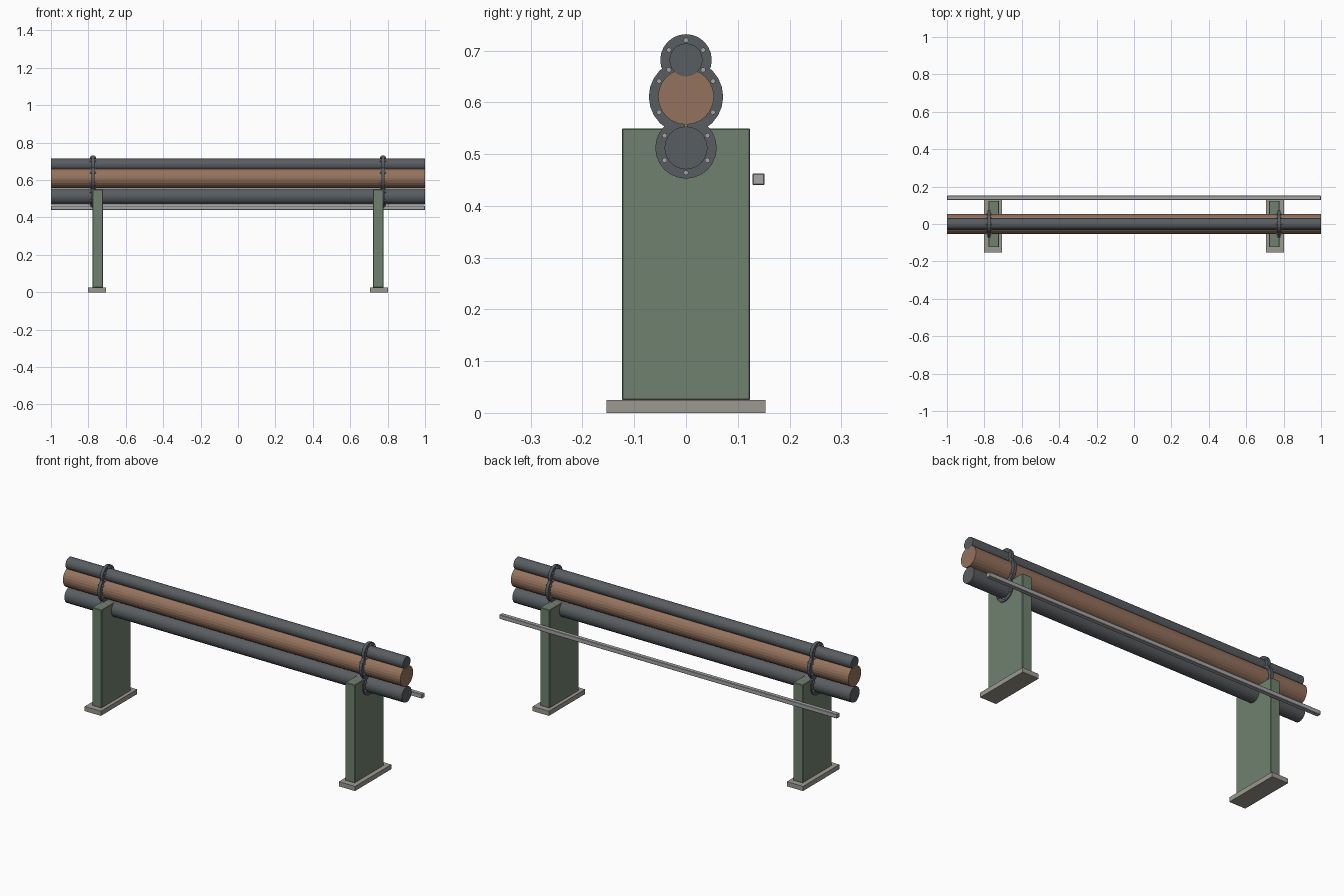
import bpy
from math import pi, cos, sin

if "Cube" in bpy.data.objects:
    bpy.data.objects.remove(bpy.data.objects["Cube"])


def material(name, rgb):
    m = bpy.data.materials.new(name)
    m.diffuse_color = (*rgb, 1)
    m.use_nodes = True
    m.node_tree.nodes["Principled BSDF"].inputs["Base Color"].default_value = m.diffuse_color
    return m


DARK = material("dark_steel", (0.10, 0.11, 0.12))
COPPER = material("copper_brown", (0.30, 0.17, 0.11))
GREEN = material("green_paint", (0.16, 0.22, 0.16))
CONCRETE = material("concrete", (0.33, 0.32, 0.28))
STEEL = material("light_steel", (0.38, 0.38, 0.39))


def box(name, center, size, mat, bevel=0.0):
    bpy.ops.mesh.primitive_cube_add(size=1, location=center)
    o = bpy.context.object
    o.name = name
    o.scale = size
    bpy.ops.object.transform_apply(location=False, rotation=False, scale=True)
    if bevel:
        b = o.modifiers.new("bevel", 'BEVEL')
        b.width = bevel
        b.segments = 1
    o.data.materials.append(mat)
    return o


def rod(name, center, radius, length, sides, mat):
    # Cylinder lying along x
    bpy.ops.mesh.primitive_cylinder_add(vertices=sides, radius=radius, depth=length,
                                        location=center, rotation=(0, pi / 2, 0))
    o = bpy.context.object
    o.name = name
    o.data.materials.append(mat)
    return o


# Stacked pipes: name, height, radius, material
PIPES = [("top_pipe", 0.682, 0.032, DARK),
         ("middle_pipe", 0.611, 0.054, COPPER),
         ("bottom_pipe", 0.512, 0.0415, DARK)]

for name, z, r, mat in PIPES:
    rod(name, (0, 0, z), r, 2.0, 24, mat)
    for side, sx in (("left", -1), ("right", 1)):
        # Flange disc with six bolts
        x = sx * 0.775
        rod(f"{name}_flange_{side}", (x, 0, z), r + 0.0178, 0.016, 24, DARK)
        for i in range(6):
            a = pi / 6 + i * pi / 3
            br = r + 0.0062
            rod(f"{name}_bolt_{side}_{i + 1}",
                (x, br * cos(a), z + br * sin(a)), 0.005, 0.03, 8, STEEL)

# Support posts on footings
for side, sx in (("left", -1), ("right", 1)):
    box(f"support_post_{side}", (sx * 0.75, 0, 0.2875), (0.056, 0.248, 0.525), GREEN, 0.002)
    box(f"footing_{side}", (sx * 0.753, 0, 0.0125), (0.096, 0.307, 0.025), CONCRETE)

# Conduit rail behind the posts
box("conduit_rail", (0, 0.14, 0.4515), (2.0, 0.023, 0.023), STEEL, 0.002)
